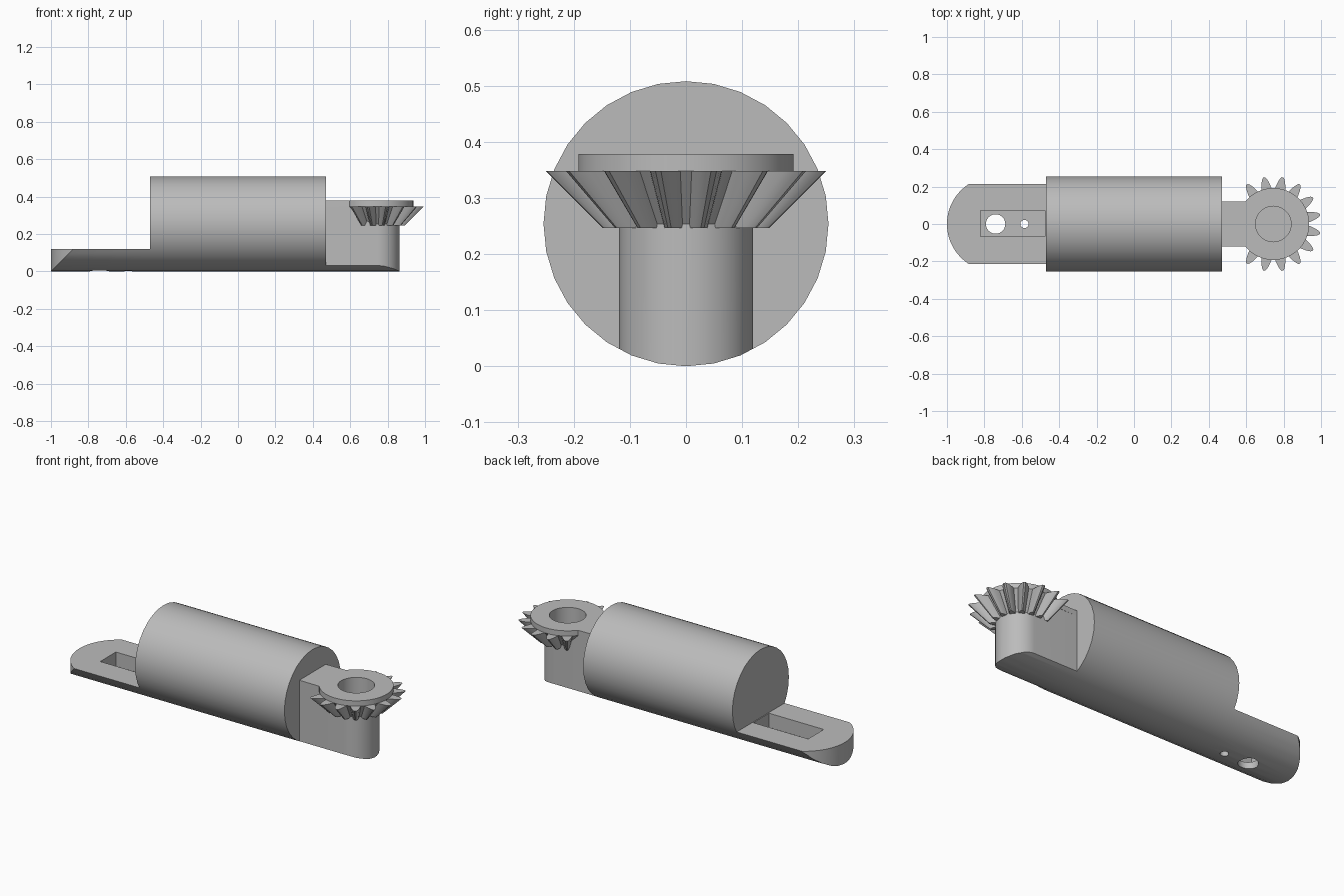
import bpy
import bmesh
from math import sin, cos, pi, radians
from mathutils import Matrix, Vector

cube = bpy.data.objects.get("Cube")
if cube:
    bpy.data.objects.remove(cube, do_unlink=True)

R = 0.254                 # body radius
HUB_X = 0.745             # gear axis
RIM_R = 0.192
GEAR_TOP, GEAR_BOTTOM = 0.348, 0.246
TAPER = 0.59              # gear size at its bottom relative to its top

grey = bpy.data.materials.new("plain grey")
grey.use_nodes = True
grey.diffuse_color = (0.5, 0.5, 0.5, 1)
grey.node_tree.nodes["Principled BSDF"].inputs["Base Color"].default_value = (0.5, 0.5, 0.5, 1)


def add_object(name, bm):
    bmesh.ops.recalc_face_normals(bm, faces=bm.faces)
    mesh = bpy.data.meshes.new(name)
    bm.to_mesh(mesh)
    bm.free()
    mesh.materials.append(grey)
    obj = bpy.data.objects.new(name, mesh)
    bpy.context.collection.objects.link(obj)
    return obj


def loft(bm, bottom, top):
    """Closed solid between two matching outlines."""
    a = [bm.verts.new(p) for p in bottom]
    b = [bm.verts.new(p) for p in top]
    bm.faces.new(a[::-1])
    bm.faces.new(b)
    for i in range(len(a)):
        j = (i + 1) % len(a)
        bm.faces.new((a[i], a[j], b[j], b[i]))


def prism(name, outline, z0, z1):
    bm = bmesh.new()
    loft(bm, [(x, y, z0) for x, y in outline], [(x, y, z1) for x, y in outline])
    return add_object(name, bm)


def arc(cx, r, start, end, n):
    return [(cx + r * cos(radians(start + (end - start) * i / n)),
             r * sin(radians(start + (end - start) * i / n))) for i in range(n + 1)]


def disc(name, cx, r, z0, z1, n=32):
    return prism(name, arc(cx, r, 0, 360, n)[:-1], z0, z1)


def barrel(name, x0, x1):
    bm = bmesh.new()
    ring = [(R * sin(2 * pi * i / 32), R + R * cos(2 * pi * i / 32)) for i in range(32)]
    loft(bm, [(x0, y, z) for y, z in ring], [(x1, y, z) for y, z in ring])
    return add_object(name, bm)


def cut(target, cutter, operation="DIFFERENCE"):
    mod = target.modifiers.new("cut", "BOOLEAN")
    mod.operation = operation
    mod.solver = "EXACT"
    mod.object = cutter
    with bpy.context.temp_override(object=target, active_object=target):
        bpy.ops.object.modifier_apply(modifier=mod.name)


# Main body and the cylinder that shapes the undersides
body = barrel("body", -0.47, 0.47)
envelope = barrel("envelope_cutter", -1.1, 1.1)

# Flat tongue with rounded end, slot and two holes
tongue = prism("tongue", [(-0.46, -0.3), (-0.46, 0.3), (-0.746, 0.3)]
               + arc(-0.746, R, 90, 270, 32) + [(-0.746, -0.3)], -0.05, 0.12)
cut(tongue, envelope, "INTERSECT")
slot = prism("slot_cutter", [(-0.82, -0.068), (-0.475, -0.068),
                             (-0.475, 0.073), (-0.82, 0.073)], 0.04, 0.3)
holes = [disc("large_hole_cutter", -0.74, 0.052, -0.1, 0.1),
         disc("small_hole_cutter", -0.586, 0.022, -0.1, 0.1, 24)]
for cutter in [slot] + holes:
    cut(tongue, cutter)

# Arm that carries the gear
arm = prism("gear_arm", [(0.46, -0.119)] + arc(HUB_X, 0.119, -90, 90, 24)
            + [(0.46, 0.119)], -0.05, GEAR_TOP)
cut(arm, envelope, "INTERSECT")

# Rim on top of the gear, joined to the arm's top
rim = prism("gear_rim", [(0.46, -0.119)] + arc(HUB_X, RIM_R, -141, 141, 48)
            + [(0.46, 0.119)], GEAR_TOP, 0.378)

# Conical gear core
bm = bmesh.new()
loft(bm, [(x, y, GEAR_BOTTOM) for x, y in arc(HUB_X, RIM_R * TAPER, 0, 360, 48)[:-1]],
     [(x, y, GEAR_TOP) for x, y in arc(HUB_X, RIM_R, 0, 360, 48)[:-1]])
core = add_object("gear_core", bm)

# Blind bore through the gear
bore = disc("bore_cutter", HUB_X, 0.095, 0.2, 0.5, 48)
for part in (arm, rim, core):
    cut(part, bore)

# Bevel teeth, left out where the arm joins
half = [(0.17, 0.029), (0.195, 0.027), (0.225, 0.02), (0.245, 0.012), (0.254, 0.005)]
tooth = [(r, -w) for r, w in half] + [(r, w) for r, w in reversed(half)]
bm = bmesh.new()
for k in range(-6, 6):
    turn = Matrix.Translation((HUB_X, 0, 0)) @ Matrix.Rotation(radians(22.5 * k + 11.25), 4, "Z")
    loft(bm, [turn @ Vector((x * TAPER, y * TAPER, GEAR_BOTTOM)) for x, y in tooth],
         [turn @ Vector((x, y, GEAR_TOP)) for x, y in tooth])
teeth = add_object("gear_teeth", bm)

for cutter in [envelope, slot, bore] + holes:
    bpy.data.objects.remove(cutter, do_unlink=True)

# Smooth round surfaces, keep edges sharp
bpy.ops.object.select_all(action="DESELECT")
for obj in (body, tongue, arm, rim, core, teeth):
    obj.select_set(True)
bpy.context.view_layer.objects.active = body
bpy.ops.object.shade_smooth_by_angle(angle=radians(30))
